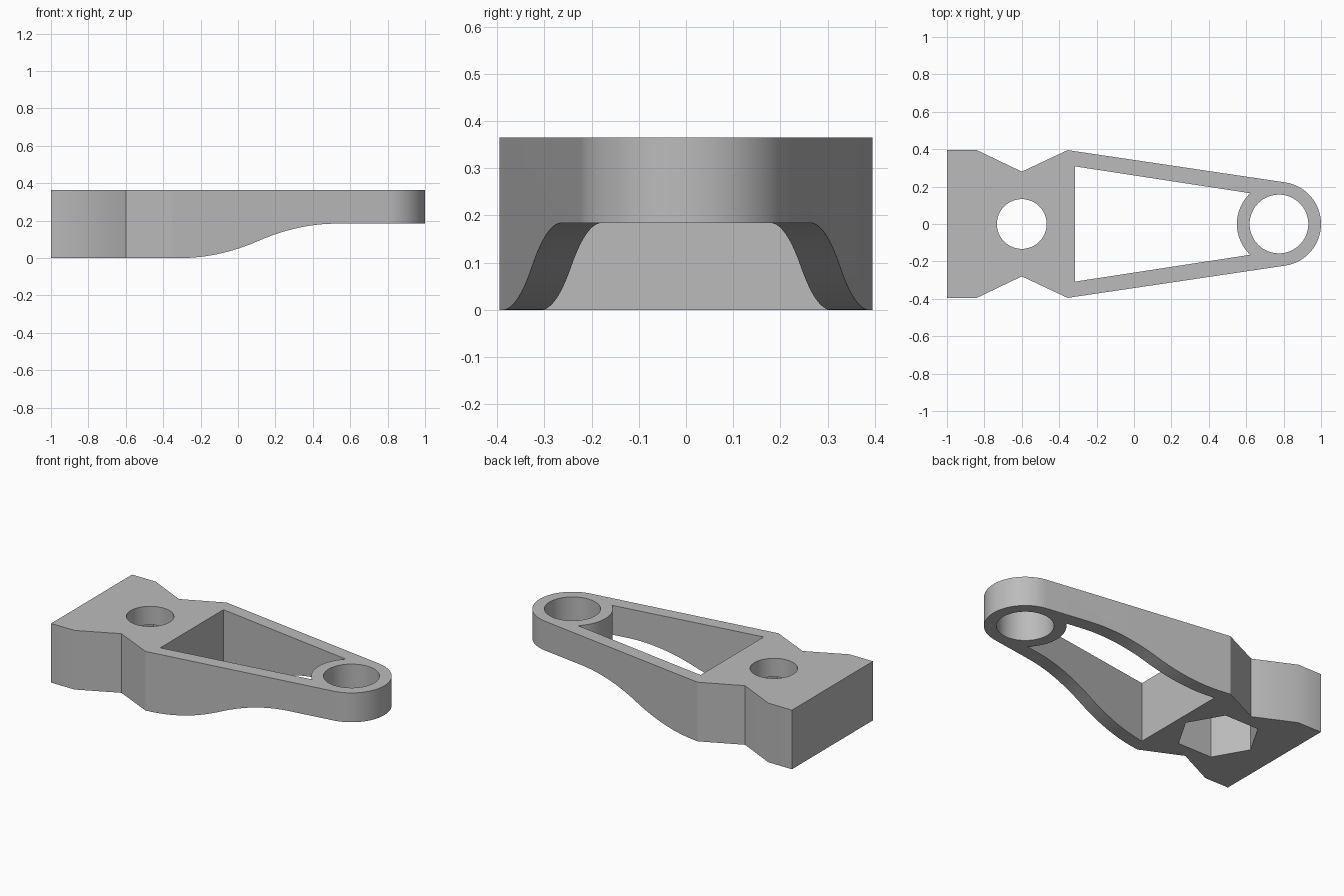
import bpy, bmesh
from math import sin, cos, radians
from mathutils import Vector

cube = bpy.data.objects.get("Cube")
if cube:
    bpy.data.objects.remove(cube, do_unlink=True)

TOP = 0.365          # full height
STEP = 0.18          # height of the raised underside
EYE = (0.775, 0.0)   # ring centre
EYE_R = 0.225
BOLT = (-0.6, 0.0)   # bolt hole centre


def arc(centre, r, a0, a1, n):
    """Points on an arc from angle a0 to a1 in degrees."""
    angles = [radians(a0 + (a1 - a0) * i / n) for i in range(n + 1)]
    return [(centre[0] + r * cos(a), centre[1] + r * sin(a)) for a in angles]


def circle(centre, r, n):
    return arc(centre, r, 0, 360, n)[:-1]


def prism(name, points, start, depth):
    """Extrude a closed 3D polygon from its start offset along depth."""
    bm = bmesh.new()
    face = bm.faces.new([bm.verts.new(Vector(p) + start) for p in points])
    new = bmesh.ops.extrude_face_region(bm, geom=[face])["geom"]
    bmesh.ops.translate(bm, vec=depth,
                        verts=[g for g in new if isinstance(g, bmesh.types.BMVert)])
    bmesh.ops.recalc_face_normals(bm, faces=bm.faces)
    mesh = bpy.data.meshes.new(name)
    bm.to_mesh(mesh)
    bm.free()
    obj = bpy.data.objects.new(name, mesh)
    bpy.context.collection.objects.link(obj)
    return obj


def upright(name, outline, z0, z1):
    return prism(name, [(x, y, 0) for x, y in outline],
                 Vector((0, 0, z0)), Vector((0, 0, z1 - z0)))


# Lever body: waisted block tapering to a round eye
side = [(-0.355, 0.395), (-0.6, 0.28), (-0.84, 0.395), (-1, 0.395)]
outline = arc(EYE, EYE_R, -81.5, 81.5, 40) + side
outline += [(x, -y) for x, y in reversed(side)]
body = upright("lever_body", outline, 0, TOP)

# Window between the arms, with the eye bulging into it
window = [(-0.315, 0.308), (-0.315, -0.308)]
window += arc(EYE, EYE_R, 227, 133, 24)

# S-curved relief under the arms, made of two matching arcs
x0, x1, n = -0.31, 0.53, 32
relief = []
for i in range(n + 1):
    t = i / n
    rise = 2 * t * t if t < 0.5 else 1 - 2 * (1 - t) ** 2
    relief.append((x0 + (x1 - x0) * t, 0, 0.184 * rise))
relief += [(1.2, 0, 0.184), (1.2, 0, -0.2), (x0, 0, -0.2)]

cutters = [
    upright("window_cutter", window, -0.1, 0.5),
    prism("relief_cutter", relief, Vector((0, -1, 0)), Vector((0, 2, 0))),
    upright("eye_cutter", circle(EYE, 0.157, 64), -0.1, 0.5),
    upright("bolt_cutter", circle(BOLT, 0.133, 64), -0.1, 0.5),
    upright("nut_pocket_cutter", circle(BOLT, 0.23, 6), -0.1, 0.25),
]

# Apply each cut, then discard its cutter
bpy.ops.object.select_all(action='DESELECT')
body.select_set(True)
bpy.context.view_layer.objects.active = body
for cutter in cutters:
    cutter.hide_render = True
    mod = body.modifiers.new(cutter.name, 'BOOLEAN')
    mod.operation = 'DIFFERENCE'
    mod.solver = 'EXACT'
    mod.object = cutter
    bpy.ops.object.modifier_apply(modifier=mod.name)
    bpy.data.objects.remove(cutter, do_unlink=True)

bpy.ops.object.shade_smooth_by_angle(angle=radians(30))

# Plain grey material
grey = bpy.data.materials.new("plain_grey")
grey.use_nodes = True
colour = (0.5, 0.5, 0.5, 1)
grey.diffuse_color = colour
grey.node_tree.nodes["Principled BSDF"].inputs["Base Color"].default_value = colour
body.data.materials.clear()
body.data.materials.append(grey)
